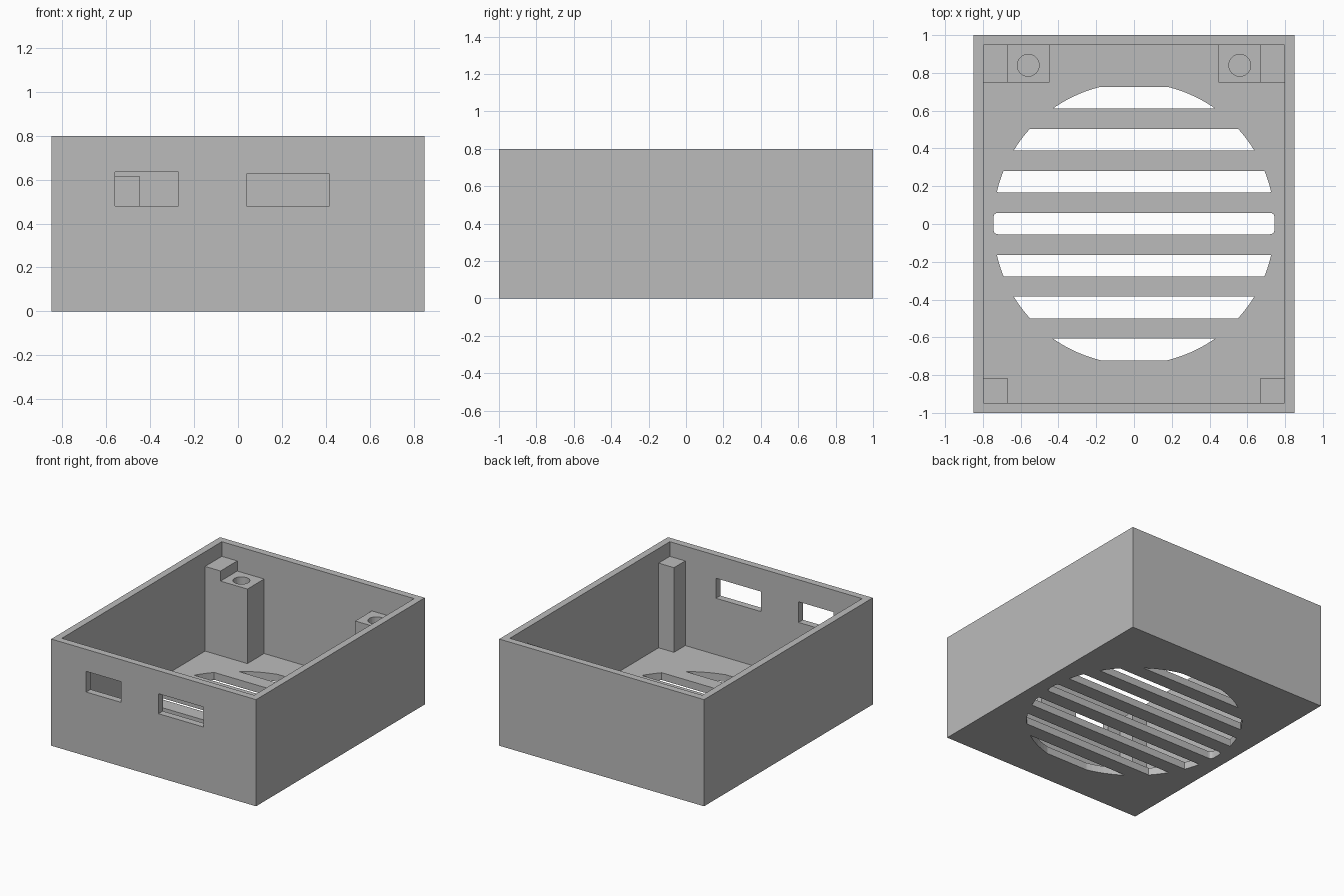
import bpy, bmesh, math
from mathutils import Vector

cube = bpy.data.objects.get("Cube")
if cube:
    bpy.data.objects.remove(cube, do_unlink=True)

W, D, H = 0.85, 1.0, 0.8      # half width, half depth, height
WALL, FLOOR = 0.052, 0.055
POST_TOP, BOSS_TOP = 0.69, 0.614

grey = bpy.data.materials.new("matte grey plastic")
grey.use_nodes = True
grey.diffuse_color = (0.5, 0.5, 0.5, 1)
grey.node_tree.nodes["Principled BSDF"].inputs["Base Color"].default_value = (0.5, 0.5, 0.5, 1)


def prism(name, points, lo, hi, axis="z"):
    """Extrude a 2D outline from lo to hi along z (xy outline) or y (xz outline)."""
    bm = bmesh.new()
    place = (lambda p: (p[0], p[1], lo)) if axis == "z" else (lambda p: (p[0], lo, p[1]))
    face = bm.faces.new([bm.verts.new(place(p)) for p in points])
    grown = bmesh.ops.extrude_face_region(bm, geom=[face])["geom"]
    step = Vector((0, 0, hi - lo)) if axis == "z" else Vector((0, hi - lo, 0))
    bmesh.ops.translate(bm, vec=step, verts=[v for v in grown if isinstance(v, bmesh.types.BMVert)])
    bmesh.ops.recalc_face_normals(bm, faces=bm.faces)
    mesh = bpy.data.meshes.new(name)
    bm.to_mesh(mesh)
    bm.free()
    mesh.materials.append(grey)
    obj = bpy.data.objects.new(name, mesh)
    bpy.context.collection.objects.link(obj)
    return obj


def box(name, x0, x1, y0, y1, z0, z1):
    return prism(name, [(x0, y0), (x1, y0), (x1, y1), (x0, y1)], z0, z1)


def cut(target, cutters):
    """Subtract the cutters, apply the result and drop the cutters."""
    for c in cutters:
        c.hide_render = True
        mod = target.modifiers.new("cut", "BOOLEAN")
        mod.operation, mod.solver, mod.object = "DIFFERENCE", "EXACT", c
    bpy.context.view_layer.update()
    graph = bpy.context.evaluated_depsgraph_get()
    mesh = bpy.data.meshes.new_from_object(target.evaluated_get(graph))
    target.modifiers.clear()
    target.data = mesh
    for c in cutters:
        bpy.data.objects.remove(c, do_unlink=True)


def slot_outline(k, radius=0.745, pitch=0.2223, half=0.057, corner=0.025, steps=10):
    """Rounded slot clipped by the round grille outline."""
    right = []
    for i in range(steps + 1):
        dy = -half * math.cos(math.pi * i / steps)
        y = k * pitch + dy
        over = max(0, abs(dy) - (half - corner))
        inset = corner - math.sqrt(max(0, corner ** 2 - over ** 2))
        right.append((min(math.sqrt(radius ** 2 - y ** 2), radius - inset), y + 0.0025))
    return right + [(-x, y) for x, y in reversed(right)]


# Open-topped case with ventilation grille and two front ports
case = box("case", -W, W, -D, D, 0, H)
cutters = [box("cavity", -W + WALL, W - WALL, -D + WALL, D - WALL, FLOOR, H + 0.1),
           box("small_port", -0.56, -0.27, -D - 0.1, -D + 0.1, 0.48, 0.635),
           box("wide_port", 0.04, 0.415, -D - 0.1, -D + 0.1, 0.478, 0.628)]
cutters += [prism("vent_slot", slot_outline(k), -0.1, FLOOR + 0.05) for k in range(-3, 4)]
cut(case, cutters)

# Corner supports, mirrored left and right
for side, s in (("left", 1), ("right", -1)):
    x_in, x_out = s * 0.67, s * (W - WALL + 0.01)
    box("front_post_" + side, *sorted((x_in, x_out)), -D + WALL - 0.01, -0.815,
        FLOOR - 0.01, POST_TOP)

    # Stepped rear post with a screw boss
    x_boss, base = s * 0.447, FLOOR - 0.01
    profile = [(x_out, base), (x_boss, base), (x_boss, BOSS_TOP),
               (x_in, BOSS_TOP), (x_in, POST_TOP), (x_out, POST_TOP)]
    mount = prism("rear_mount_" + side, profile, 0.75, D - WALL + 0.01, "y")
    ring = [(s * 0.56 + 0.058 * math.cos(a), 0.84 + 0.058 * math.sin(a))
            for a in (math.tau * i / 32 for i in range(32))]
    cut(mount, [prism("screw_hole", ring, 0.2, 0.8)])
